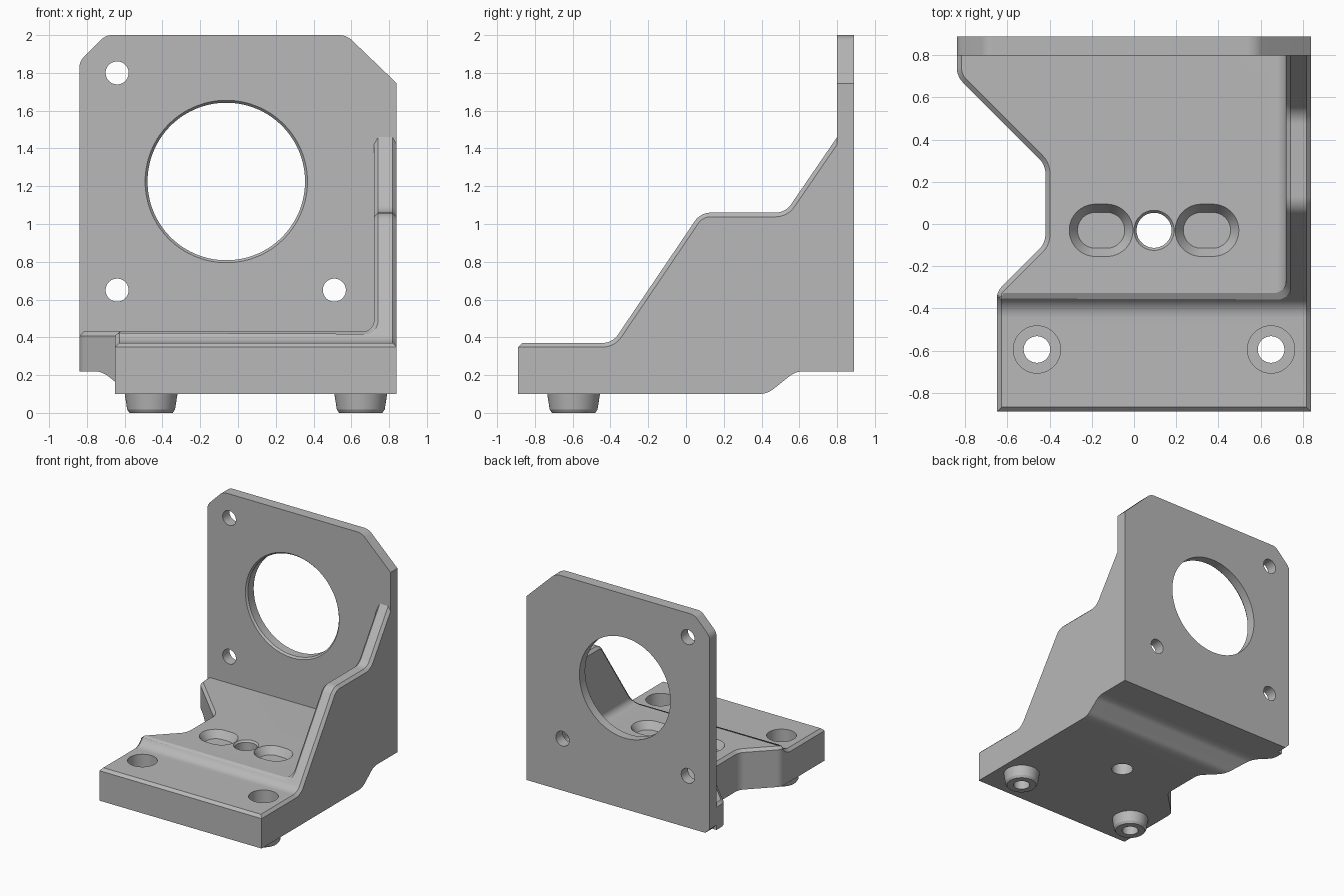
import bpy, bmesh
from math import cos, sin, pi, tan, radians
from mathutils import Vector, Matrix

old = bpy.data.objects.get("Cube")
if old:
    bpy.data.objects.remove(old)

grey = bpy.data.materials.new("machined grey")
grey.use_nodes = True
grey.diffuse_color = (0.48, 0.48, 0.48, 1)
grey.node_tree.nodes["Principled BSDF"].inputs["Base Color"].default_value = (0.48, 0.48, 0.48, 1)

# Mappings from profile coordinates (u, v) and extrusion depth w to space
AXES = {"x": lambda u, v, w: (w, u, v),
        "y": lambda u, v, w: (u, w, v),
        "z": lambda u, v, w: (u, v, w)}


def rounded(points, steps=8):
    """Outline from (u, v) or (u, v, radius) corners."""
    out = []
    for i, p in enumerate(points):
        c = Vector(p[:2])
        if len(p) == 2:
            out.append(c)
            continue
        a = (Vector(points[i - 1][:2]) - c).normalized()
        b = (Vector(points[(i + 1) % len(points)][:2]) - c).normalized()
        half = a.angle(b) / 2
        r = p[2]
        start = c + a * (r / tan(half))
        centre = c + (a + b).normalized() * (r / sin(half))
        sweep = pi - 2 * half
        if a.x * b.y - a.y * b.x > 0:
            sweep = -sweep
        for k in range(steps + 1):
            out.append(centre + Matrix.Rotation(sweep * k / steps, 2) @ (start - centre))
    return out


def stadium(x, y, r, half=0.0, n=48):
    """Circle, or a slot stretched along u by half on each side."""
    ring = []
    for k in range(n):
        t = 2 * pi * (k + 0.5) / n
        ring.append((x + r * cos(t) + (half if cos(t) > 0 else -half), y + r * sin(t)))
    return ring


def add(name, bm):
    bmesh.ops.recalc_face_normals(bm, faces=bm.faces)
    mesh = bpy.data.meshes.new(name)
    bm.to_mesh(mesh)
    bm.free()
    mesh.materials.append(grey)
    ob = bpy.data.objects.new(name, mesh)
    bpy.context.collection.objects.link(ob)
    return ob


def loft(name, axis, sections):
    """Solid through equal-length outlines given as (depth, outline)."""
    bm = bmesh.new()
    rings = [[bm.verts.new(AXES[axis](p[0], p[1], w)) for p in pts] for w, pts in sections]
    n = len(rings[0])
    for a, b in zip(rings, rings[1:]):
        for i in range(n):
            j = (i + 1) % n
            bm.faces.new((a[i], a[j], b[j], b[i]))
    bm.faces.new(rings[0])
    bm.faces.new(rings[-1])
    return add(name, bm)


def prism(name, axis, pts, lo, hi):
    return loft(name, axis, [(lo, pts), (hi, pts)])


def boolean(ob, cutter, operation="DIFFERENCE"):
    cutter.hide_render = True
    mod = ob.modifiers.new("cut", "BOOLEAN")
    mod.object, mod.operation, mod.solver = cutter, operation, "EXACT"
    bpy.context.view_layer.update()
    mesh = bpy.data.meshes.new_from_object(ob.evaluated_get(bpy.context.evaluated_depsgraph_get()))
    ob.modifiers.clear()
    ob.data = mesh
    bpy.data.objects.remove(cutter)


def finish(ob):
    ob.data.shade_smooth()
    ob.data.set_sharp_from_angle(angle=radians(22))


# Base and side wall: one stepped side profile
side = rounded([(-0.89, 0.10), (0.43, 0.10, 0.12), (0.58, 0.22, 0.12), (0.80, 0.22),
                (0.80, 1.46), (0.526, 1.06, 0.1), (0.077, 1.06, 0.1),
                (-0.39, 0.37, 0.1), (-0.89, 0.37)])
base = prism("base_and_side_wall", "x", side, -2, 0.84)

# Trim to the waisted plan outline
plan = rounded([(-0.84, 2), (-0.84, 0.70, 0.1), (-0.42, 0.28, 0.1), (-0.42, -0.09, 0.1),
                (-0.65, -0.32, 0.08), (-0.65, -2), (2, -2), (2, 2)])
boolean(base, prism("plan_cutter", "z", plan, -1, 3), "INTERSECT")

# Open the pocket above the floor, with a filleted wall
pocket = rounded([(0.72, 3), (0.72, 0.43, 0.06), (-2, 0.43), (-2, 3)])
boolean(base, prism("pocket_cutter", "y", pocket, -2, 2))

# Chamfer the upper outer edges
bm = bmesh.new()
bm.from_mesh(base.data)
bmesh.ops.remove_doubles(bm, verts=bm.verts, dist=0.0005)
edges = []
for e in bm.edges:
    a, b = (v.co for v in e.verts)
    if len(e.link_faces) != 2 or (a + b).z < 0.6 or min(a.y, b.y) > 0.79:
        continue
    if abs(a.z - b.z) > 0.9 * (a - b).length:
        continue
    if e.calc_face_angle_signed() > 0.45:
        edges.append(e)
bmesh.ops.bevel(bm, geom=edges, offset=0.022, offset_type="OFFSET", segments=1,
                profile=0.5, affect="EDGES", clamp_overlap=False)
bm.to_mesh(base.data)
bm.free()

# Centre hole with a chamfered mouth
boolean(base, loft("hole_cutter", "z", [(z, stadium(0.095, -0.03, r)) for z, r in
                                        ((0, 0.083), (0.415, 0.083), (0.431, 0.096), (0.5, 0.096))]))

# Tapered blind slots either side of it
for x in (-0.156, 0.346):
    boolean(base, loft("slot_cutter", "z", [(z, stadium(x, -0.03, r, 0.027)) for z, r in
                                            ((0.37, 0.085), (0.43, 0.124), (0.5, 0.124))]))

# Counterbores and hollow tapered feet
for label, x in (("right", -0.46), ("left", 0.65)):
    boolean(base, prism("bore_cutter", "z", stadium(x, -0.595, 0.112), 0, 0.6))
    foot = loft(label + "_foot", "z", [(z, stadium(x, -0.595, r)) for z, r in
                                       ((0, 0.115), (0.018, 0.127), (0.10, 0.14))])
    boolean(foot, prism("foot_cutter", "z", stadium(x, -0.595, 0.063), -1, 1))
    finish(foot)
finish(base)

# Back plate with clipped corners
face = rounded([(-0.84, 0.26), (-0.80, 0.22), (0.84, 0.22), (0.84, 1.745),
                (0.575, 2.0, 0.1), (-0.70, 2.0, 0.08), (-0.84, 1.86, 0.08)])
plate = prism("back_plate", "y", face, 0.80, 0.89)

# Large opening with a chamfered front rim
boolean(plate, loft("opening_cutter", "y", [(y, stadium(-0.062, 1.225, r, n=96)) for y, r in
                                            ((0.7, 0.43), (0.80, 0.43), (0.815, 0.417), (1, 0.417))]))

# Mounting holes
for x, z in ((-0.64, 1.80), (-0.64, 0.65), (0.51, 0.65)):
    boolean(plate, prism("mount_cutter", "y", stadium(x, z, 0.061), 0.5, 1.2))
finish(plate)
